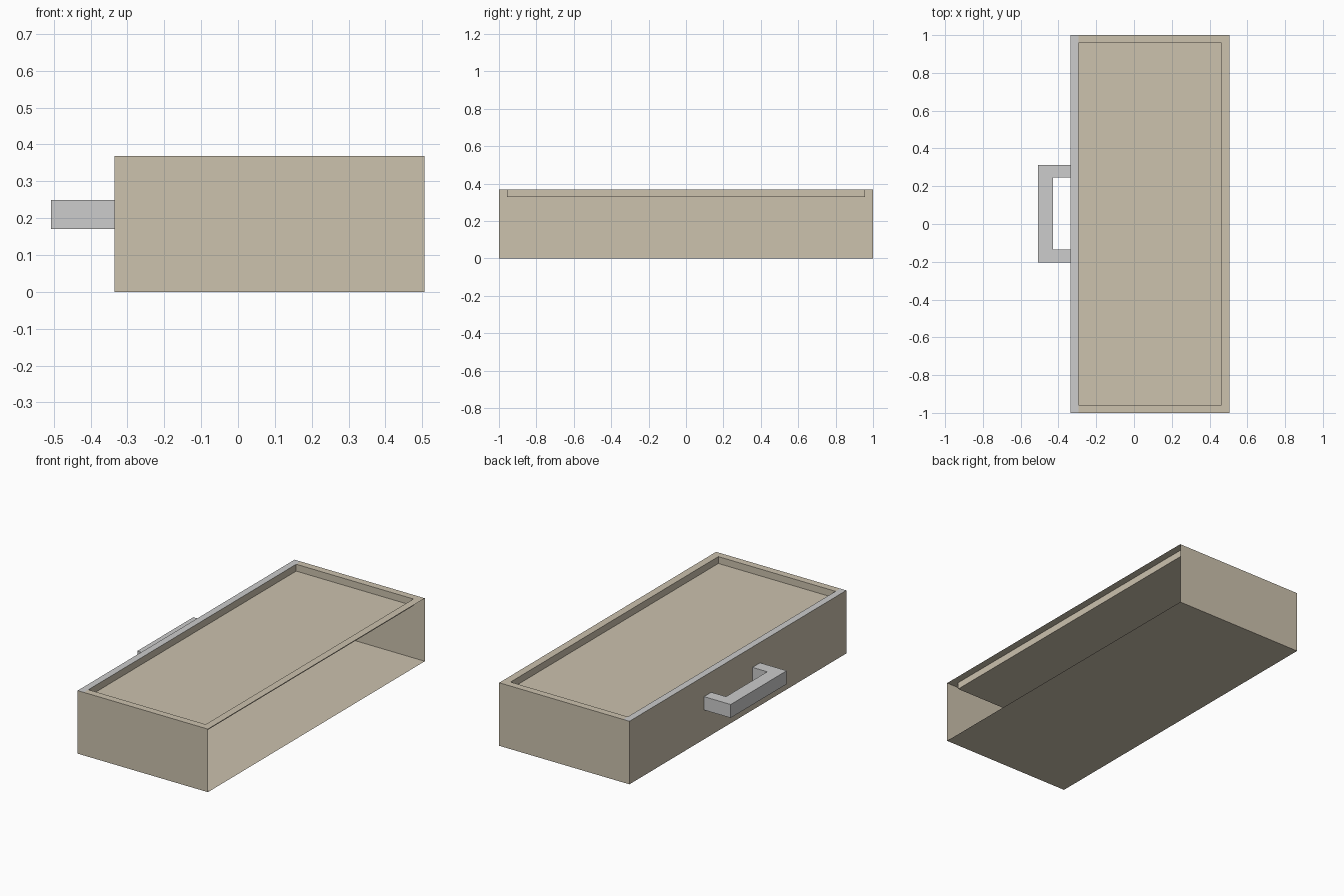
import bpy
import bmesh

if "Cube" in bpy.data.objects:
    bpy.data.objects.remove(bpy.data.objects["Cube"])


def material(name, rgb):
    m = bpy.data.materials.new(name)
    m.diffuse_color = (*rgb, 1)
    m.use_nodes = True
    m.node_tree.nodes["Principled BSDF"].inputs["Base Color"].default_value = m.diffuse_color
    return m


tan = material("warm_tan", (0.604, 0.539, 0.423))
grey = material("light_grey", (0.604, 0.604, 0.604))


def make(name, quads, mat):
    """Build an object from flat panels, welding shared corners."""
    bm = bmesh.new()
    for q in quads:
        bm.faces.new([bm.verts.new(p) for p in q])
    bmesh.ops.remove_doubles(bm, verts=bm.verts, dist=1e-5)
    me = bpy.data.meshes.new(name)
    bm.to_mesh(me)
    bm.free()
    me.materials.append(mat)
    ob = bpy.data.objects.new(name, me)
    bpy.context.collection.objects.link(ob)
    return ob


def flat(x0, x1, y0, y1, z):
    return [(x0, y0, z), (x1, y0, z), (x1, y1, z), (x0, y1, z)]


def walls(pts, z0, z1):
    """Upright panels along an open or closed path, facing its right side."""
    return [[(*a, z0), (*b, z0), (*b, z1), (*a, z1)]
            for a, b in zip(pts, pts[1:])]


X0, X1, Y, H = -0.335, 0.506, 1.0, 0.368       # outer size
IX0, IX1, IY, IZ = -0.295, 0.462, 0.958, 0.328  # sunken top panel

# thin shell, open along the +x side
shell = [flat(X0, X1, -Y, Y, 0)[::-1]]
shell += walls([(X1, Y), (X0, Y), (X0, -Y), (X1, -Y)], 0, H)
make("drawer_shell", shell, tan)

# top rim on three sides, and the grey strip along the handle side
make("top_rim", [flat(IX0, X1, IY, Y, H), flat(IX0, X1, -Y, -IY, H),
                 flat(IX1, X1, -IY, IY, H)], tan)
make("front_rim_strip", [flat(X0, IX0, -Y, Y, H)], grey)

# sunken panel with its short surrounding walls
ring = [(IX0, -IY), (IX0, IY), (IX1, IY), (IX1, -IY), (IX0, -IY)]
make("sunken_panel", walls(ring, IZ, H) + [flat(IX0, IX1, -IY, IY, IZ)], tan)

# U-shaped handle: extruded profile
outline = [(X0, 0.312), (-0.507, 0.312), (-0.507, -0.205), (X0, -0.205),
           (X0, -0.135), (-0.43, -0.135), (-0.43, 0.245), (X0, 0.245)]
Z0, Z1 = 0.171, 0.249
top = [(x, y, Z1) for x, y in outline]
bottom = [(x, y, Z0) for x, y in reversed(outline)]
make("handle", walls(outline + outline[:1], Z0, Z1) + [top, bottom], grey)
